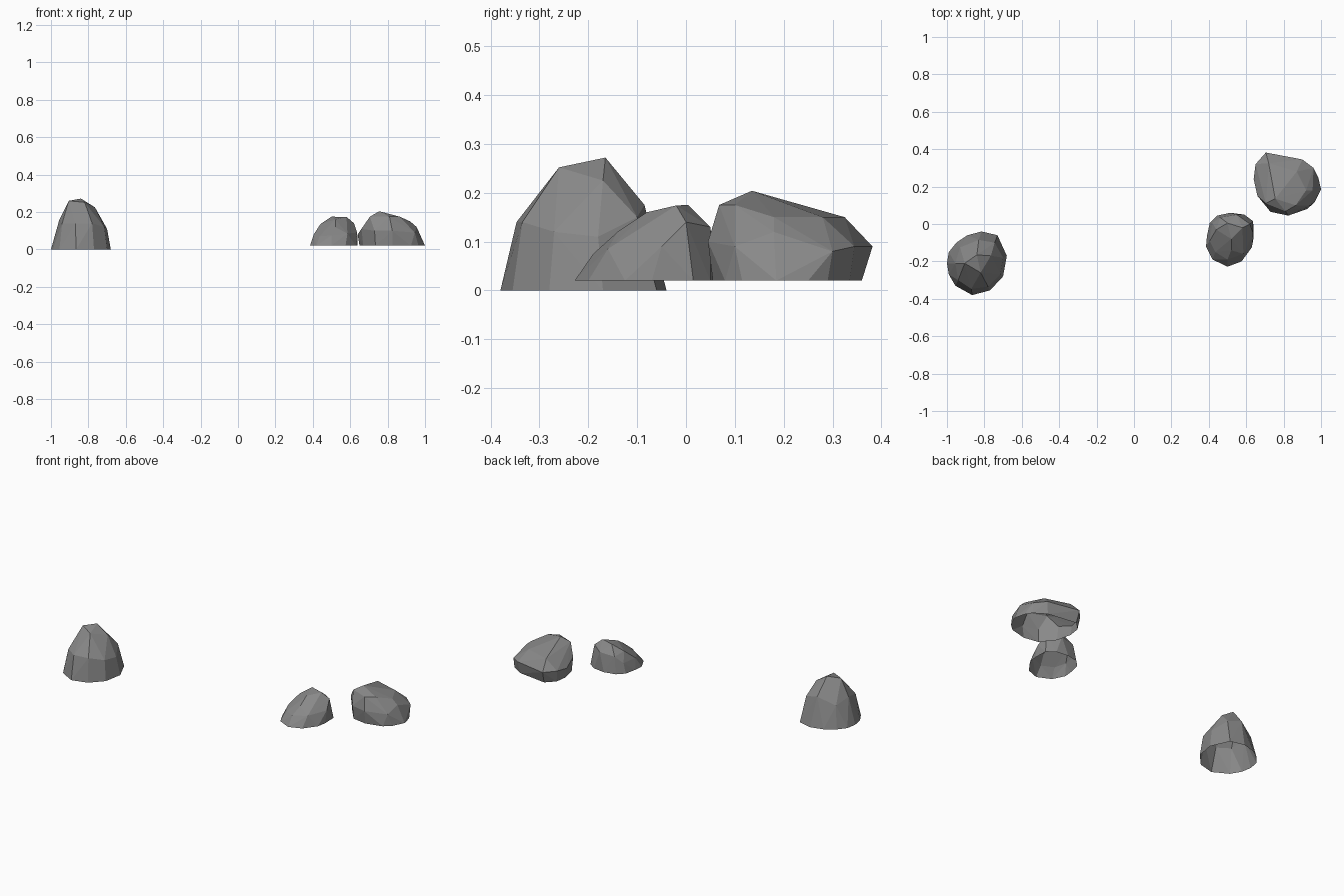
import bpy, bmesh

stone = bpy.data.materials.new("stone grey")
stone.diffuse_color = (0.25, 0.25, 0.25, 1.0)


def make_rock(name, ground, outline, facets):
    """Hull of a ground outline and upper corner points, open underneath."""
    bm = bmesh.new()
    for x, y in outline:
        bm.verts.new((x, y, ground))
    for p in facets:
        bm.verts.new(p)
    res = bmesh.ops.convex_hull(bm, input=bm.verts[:])
    loose = [v for v in bm.verts if not v.link_faces]
    bmesh.ops.delete(bm, geom=loose, context='VERTS')
    # open underside
    under = [f for f in bm.faces
             if all(v.co.z < ground + 0.002 for v in f.verts)]
    bmesh.ops.delete(bm, geom=under, context='FACES')
    bmesh.ops.recalc_face_normals(bm, faces=bm.faces[:])
    # make sure the shell faces outward
    c = sum((v.co for v in bm.verts), bm.verts[:][0].co * 0) / len(bm.verts)
    if sum((f.calc_center_median() - c).dot(f.normal) for f in bm.faces) < 0:
        bmesh.ops.reverse_faces(bm, faces=bm.faces[:])
    me = bpy.data.meshes.new(name)
    bm.to_mesh(me)
    bm.free()
    me.materials.append(stone)
    ob = bpy.data.objects.new(name, me)
    bpy.context.collection.objects.link(ob)
    return ob


# tall rock on the left
make_rock("tall_rock", 0.0,
    [(-1.0, -.21), (-.99, -.15), (-.95, -.10), (-.89, -.06), (-.815, -.04),
     (-.73, -.06), (-.68, -.17), (-.70, -.28), (-.77, -.355),
     (-.865, -.38), (-.955, -.33), (-.99, -.27)],
    [(-.955, -.21, .16), (-.93, -.125, .13), (-.83, -.085, .175),
     (-.745, -.10, .15), (-.70, -.18, .11), (-.715, -.27, .12),
     (-.78, -.335, .14), (-.87, -.347, .14), (-.94, -.30, .14),
     (-.905, -.21, .26), (-.84, -.165, .272), (-.765, -.17, .225),
     (-.82, -.26, .252)])

# small sloping rock in the middle
make_rock("small_rock", 0.02,
    [(.385, -.12), (.39, -.065), (.405, .005), (.445, .045), (.515, .06),
     (.59, .05), (.637, .015), (.64, -.07), (.63, -.125), (.575, -.20),
     (.50, -.228), (.42, -.19)],
    [(.405, -.09, .08), (.42, .005, .08), (.435, -.15, .07),
     (.50, -.19, .075), (.585, -.16, .085), (.44, -.03, .135),
     (.52, -.14, .12), (.637, -.05, .09), (.62, 0.0, .14),
     (.58, -.02, .174), (.50, .005, .175), (.52, -.08, .16),
     (.55, .05, .13), (.46, .035, .12)])

# broad rock on the right, bulging out above its base
make_rock("broad_rock", 0.02,
    [(.65, .24), (.66, .31), (.71, .36), (.89, .335), (.96, .29),
     (.985, .25), (1.0, .185), (.965, .115), (.925, .08), (.825, .055),
     (.735, .07), (.67, .15)],
    [(.64, .24, .08), (.65, .32, .09), (.705, .382, .09), (.90, .345, .09),
     (.96, .30, .08), (.955, .18, .12), (.945, .10, .09), (.825, .045, .10),
     (.73, .065, .10), (.66, .15, .11), (.705, .11, .175), (.81, .068, .175),
     (.755, .135, .204), (.865, .10, .175), (.72, .325, .15),
     (.87, .28, .15), (.92, .18, .15)])
